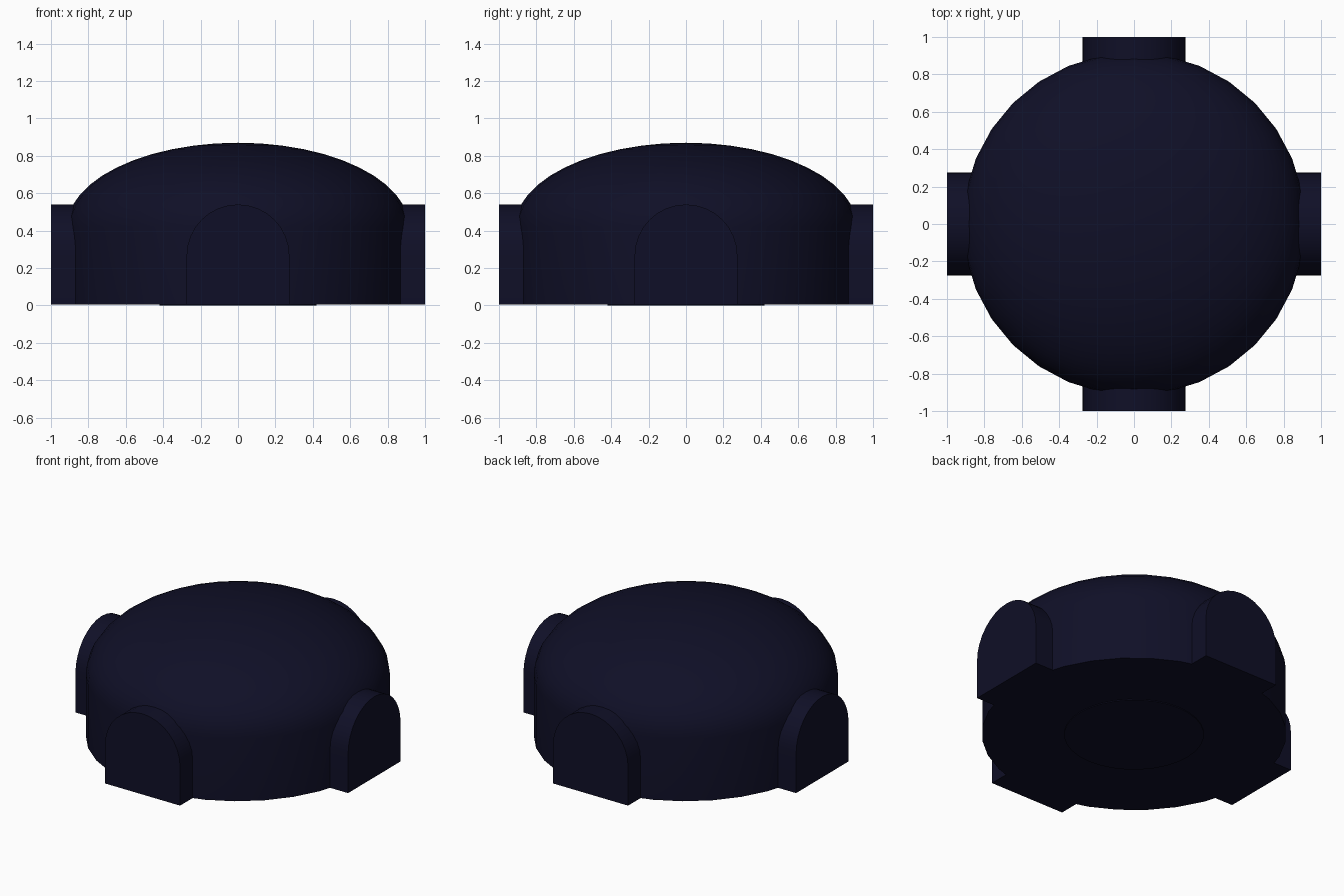
import bpy, bmesh, math
from mathutils import Matrix

if "Cube" in bpy.data.objects:
    bpy.data.objects.remove(bpy.data.objects["Cube"])

navy = bpy.data.materials.new("dark navy")
navy.diffuse_color = (0.0048, 0.0048, 0.020, 1)
navy.use_nodes = True
navy.node_tree.nodes["Principled BSDF"].inputs["Base Color"].default_value = navy.diffuse_color

def finish(name, bm):
    bmesh.ops.recalc_face_normals(bm, faces=bm.faces)
    me = bpy.data.meshes.new(name)
    bm.to_mesh(me)
    bm.free()
    me.materials.append(navy)
    ob = bpy.data.objects.new(name, me)
    bpy.context.collection.objects.link(ob)
    bpy.context.view_layer.objects.active = ob
    ob.select_set(True)
    bpy.ops.object.shade_smooth_by_angle(angle=math.radians(30))
    ob.select_set(False)
    return ob

def lathe(name, profile, sides):
    """Revolve (radius, z) points, running from axis to axis, around z."""
    bm = bmesh.new()
    verts = [bm.verts.new((r, 0, z)) for r, z in profile]
    edges = [bm.edges.new(p) for p in zip(verts, verts[1:])]
    bmesh.ops.spin(bm, geom=verts + edges, cent=(0, 0, 0), axis=(0, 0, 1),
                   angle=2 * math.pi, steps=sides, use_duplicate=False)
    bmesh.ops.remove_doubles(bm, verts=bm.verts, dist=1e-4)
    return finish(name, bm)

# Round wall with a flattened elliptical dome
R, SPRING, TOP, BASE = 0.915, 0.42, 0.87, 0.005
arc = [(R * math.cos(a), SPRING + (TOP - SPRING) * math.sin(a))
       for a in (i * math.pi / 24 for i in range(12))]
lathe("domed_body", [(0, BASE), (R, BASE)] + arc + [(0, TOP)], 32)

# Thin foot under the floor
lathe("foot_disc", [(0, 0), (0.42, 0), (0.42, BASE), (0, BASE)], 32)

# Four arched porches, front, right, back and left
HALF, CROWN = 0.275, 0.54
outline = [(-HALF, BASE)] + [
    (-HALF * math.cos(i * math.pi / 16), CROWN - HALF + HALF * math.sin(i * math.pi / 16))
    for i in range(17)] + [(HALF, BASE)]
for i, side in enumerate(("front", "right", "back", "left")):
    bm = bmesh.new()
    face = bm.faces.new([bm.verts.new((x, -1, z)) for x, z in outline])
    ext = bmesh.ops.extrude_face_region(bm, geom=[face], use_keep_orig=True)
    moved = [v for v in ext["geom"] if isinstance(v, bmesh.types.BMVert)]
    bmesh.ops.translate(bm, verts=moved, vec=(0, 0.2, 0))
    bmesh.ops.rotate(bm, verts=bm.verts, cent=(0, 0, 0),
                     matrix=Matrix.Rotation(i * math.pi / 2, 3, 'Z'))
    finish(side + "_porch", bm)
